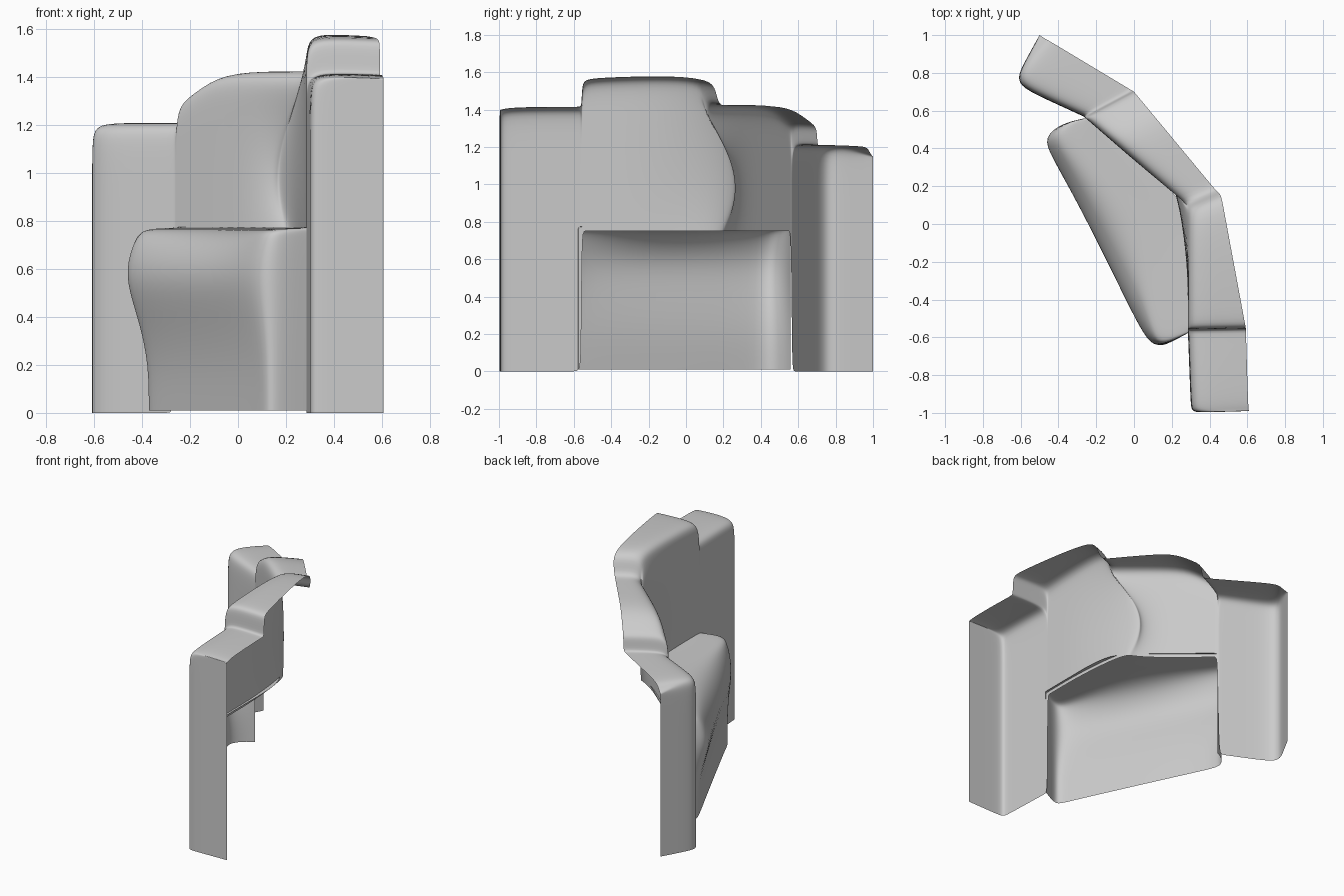
import bpy, bmesh, math
from mathutils import Vector

if "Cube" in bpy.data.objects:
    bpy.data.objects.remove(bpy.data.objects["Cube"])


def loft(name, columns):
    """Skin equal-length point columns into an open, softly rounded sheet."""
    bm = bmesh.new()
    grid = [[bm.verts.new(p) for p in col] for col in columns]
    for a, b in zip(grid, grid[1:]):
        for i in range(len(a) - 1):
            bm.faces.new((a[i], b[i], b[i + 1], a[i + 1]))
    bmesh.ops.remove_doubles(bm, verts=bm.verts, dist=0.0005)
    mesh = bpy.data.meshes.new(name)
    bm.to_mesh(mesh)
    bm.free()
    ob = bpy.data.objects.new(name, mesh)
    bpy.context.collection.objects.link(ob)
    sub = ob.modifiers.new("soften", 'SUBSURF')
    sub.levels = sub.render_levels = 2
    sub.boundary_smooth = 'PRESERVE_CORNERS'
    for p in mesh.polygons:
        p.use_smooth = True


BULGE = Vector((-0.11, 0.18))  # swelling where the two cushions meet


def column(f, b, z0, z1, bulge=0):
    """Front wall going up, rounded top edge, then the flat top to the open back."""
    depth = max((b - f).length, 0.001)
    col = []
    for i in range(7):
        t = i / 6
        p = f + BULGE * bulge * math.sin(math.pi * (0.2 + 0.8 * t))
        col.append((*p, z0 + (z1 - 0.07 - z0) * t))
    for inset, drop in ((0.015, 0.02), (0.06, 0), (depth * 0.6, 0), (depth, 0.005)):
        col.append((*f.lerp(b, min(1, inset / depth)), z1 - drop))
    return col


def span(f0, f1, b0, b1, z0, z1, steps):
    """Columns along one part; each step is (fraction, top drop, bulge)."""
    f0, f1, b0, b1 = map(Vector, (f0, f1, b0, b1))
    return [column(f0.lerp(f1, t), b0.lerp(b1, t), z0, z1 - drop, g)
            for t, drop, g in steps]


def end(f, b, z1):
    return [column(Vector(f), Vector(b), 0, z1)]


# Curved back: left arm, two cushions and right arm as one open-backed shell
left_end = (end((-0.50, 1.0), (-0.50, 1.0), 1.15) + end((-0.595, 0.83), (-0.47, 0.98), 1.18)
            + end((-0.615, 0.775), (-0.45, 0.97), 1.20))
left_arm = span((-0.595, 0.72), (-0.262, 0.567), (-0.40, 0.94), (-0.005, 0.703), 0, 1.21,
                [(0, 0, 0), (0.5, 0, 0), (0.95, 0, 0), (1, 0, 0)])
left_cushion = span((-0.258, 0.562), (0.275, 0.10), (0, 0.70), (0.44, 0.17), 0.75, 1.425,
                    [(0, 0.135, 0), (0.02, 0.105, 0), (0.11, 0.07, 0), (0.28, 0.005, 0),
                     (0.6, 0, 0), (0.9, 0, 0.6), (1, 0, 1)])
right_cushion = span((0.285, 0.085), (0.285, -0.557), (0.46, 0.16), (0.592, -0.552), 0.75, 1.575,
                     [(0, 0.045, 0.83), (0.09, 0, 0.4), (0.48, -0.005, 0), (0.88, 0.005, 0),
                      (0.98, 0.015, 0), (1, 0.045, 0)])
right_arm = span((0.285, -0.56), (0.30, -0.95), (0.592, -0.555), (0.604, -0.95), 0, 1.415,
                 [(0, 0, 0), (0.03, 0, 0), (0.6, 0, 0), (1, 0.005, 0)])
right_end = (end((0.305, -0.995), (0.607, -0.98), 1.40) + end((0.36, -0.998), (0.608, -0.99), 1.40)
             + end((0.608, -0.99), (0.608, -0.99), 1.39))
loft("back_and_arms",
     left_end + left_arm + left_cushion + right_cushion + right_arm + right_end)

# Seat: tucked-in base, bulging front that slopes back to a small flat top
front = [(-0.26, 0.56), (-0.38, 0.535), (-0.49, 0.46), (-0.45, 0.36), (-0.30, 0.09),
         (-0.13, -0.25), (0.03, -0.57), (0.10, -0.65), (0.18, -0.635), (0.29, -0.575)]
rear = [(-0.25, 0.56), (-0.23, 0.555), (-0.18, 0.51), (-0.08, 0.42), (0.09, 0.27),
        (0.30, 0.10), (0.30, -0.20), (0.30, -0.45), (0.30, -0.52), (0.30, -0.565)]
tuck = [0, 0.06, 0.10, 0.10, 0.08, 0.07, 0.06, 0.02, 0, 0]
slope = [0.3, 0.3, 0.7, 0.8, 1, 1, 0.6, 0.3, 0.25, 0.2]
walls = [(0.01, 1), (0.2, 1), (0.38, 0.6), (0.55, 0)]
top = [(0.66, 0.07), (0.735, 0.2), (0.768, 0.38), (0.77, 0.6), (0.775, 0.85), (0.775, 1)]
columns = []
for f, r, t, s in zip(front, rear, tuck, slope):
    f, r = Vector(f), Vector(r)
    columns.append([(f.x + t * k, f.y - t * k * 0.1, z) for z, k in walls]
                   + [(*f.lerp(r, k * s if k < 0.5 else k), z) for z, k in top])
loft("seat", columns)
